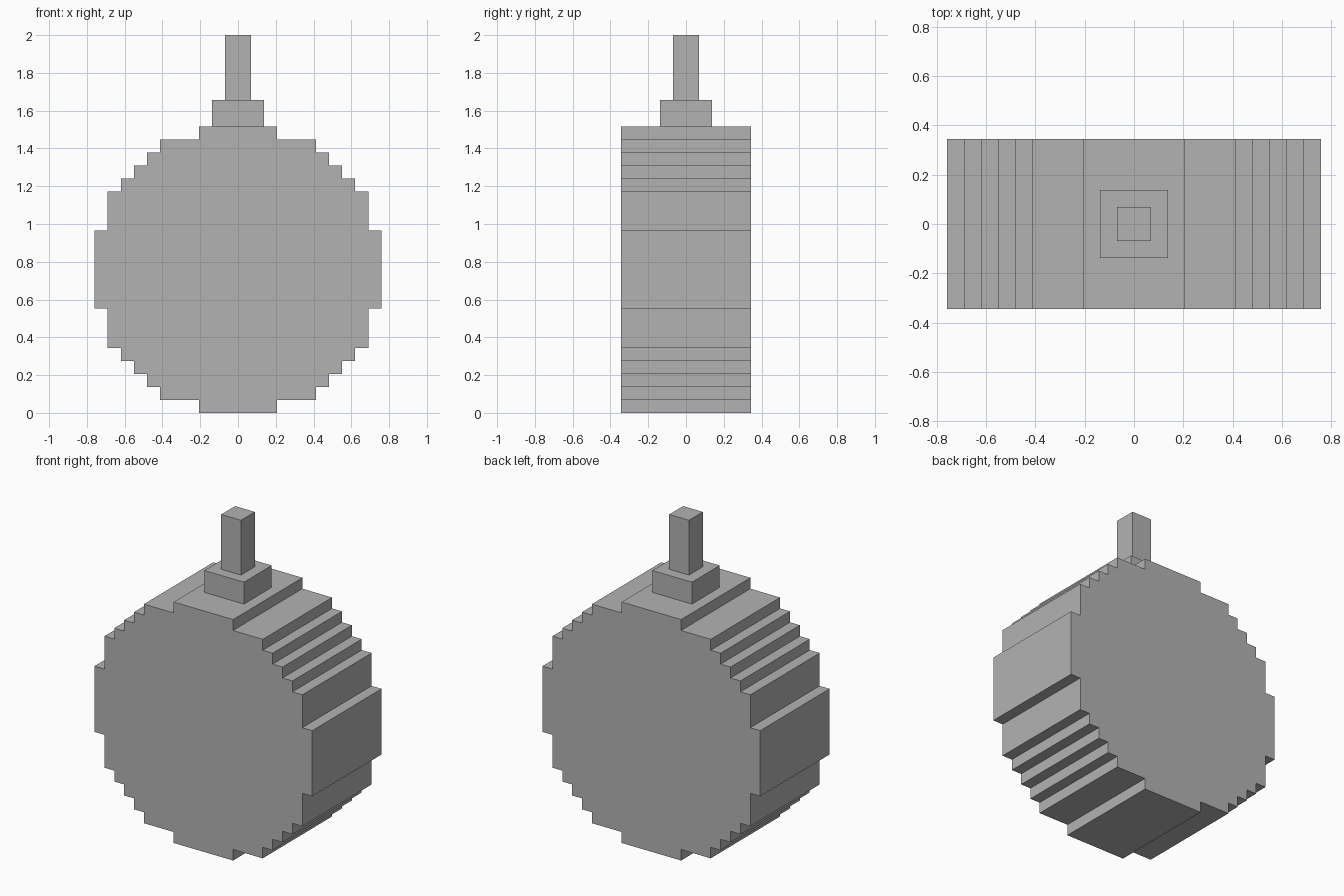
import bpy
import bmesh

U = 2 / 29  # one step of the blocky grid

default = bpy.data.objects.get("Cube")
if default:
    bpy.data.objects.remove(default, do_unlink=True)

grey = bpy.data.materials.new("plain_grey")
grey.use_nodes = True
colour = (0.45, 0.45, 0.45, 1)
grey.diffuse_color = colour
grey.node_tree.nodes["Principled BSDF"].inputs["Base Color"].default_value = colour


def extrude_profile(name, profile, y_half):
    """Solid from an x-z outline in grid steps, running from -y_half to y_half."""
    bm = bmesh.new()
    face = bm.faces.new([bm.verts.new((x * U, -y_half * U, z * U)) for x, z in profile])
    moved = bmesh.ops.extrude_face_region(bm, geom=[face])["geom"]
    verts = [v for v in moved if isinstance(v, bmesh.types.BMVert)]
    bmesh.ops.translate(bm, verts=verts, vec=(0, 2 * y_half * U, 0))
    bmesh.ops.recalc_face_normals(bm, faces=bm.faces)
    mesh = bpy.data.meshes.new(name)
    bm.to_mesh(mesh)
    bm.free()
    mesh.materials.append(grey)
    obj = bpy.data.objects.new(name, mesh)
    bpy.context.collection.objects.link(obj)
    return obj


def block(name, half, z0, z1):
    return extrude_profile(name, [(-half, z0), (half, z0), (half, z1), (-half, z1)], half)


# Stepped round body: (half width, bottom, top) of each layer up to the middle
CENTRE = 11
layers = [(3, 0, 1), (6, 1, 2), (7, 2, 3), (8, 3, 4), (9, 4, 5), (10, 5, 8), (11, 8, CENTRE)]
lower = [(w, z) for w, z0, z1 in layers for z in (z0, z1)][:-1]
right_side = lower + [(w, 2 * CENTRE - z) for w, z in reversed(lower)]
left_side = [(-w, z) for w, z in reversed(right_side)]
extrude_profile("round_body", right_side + left_side, 5)

# Collar and stem on top
block("collar", 2, 22, 24)
block("stem", 1, 24, 29)
